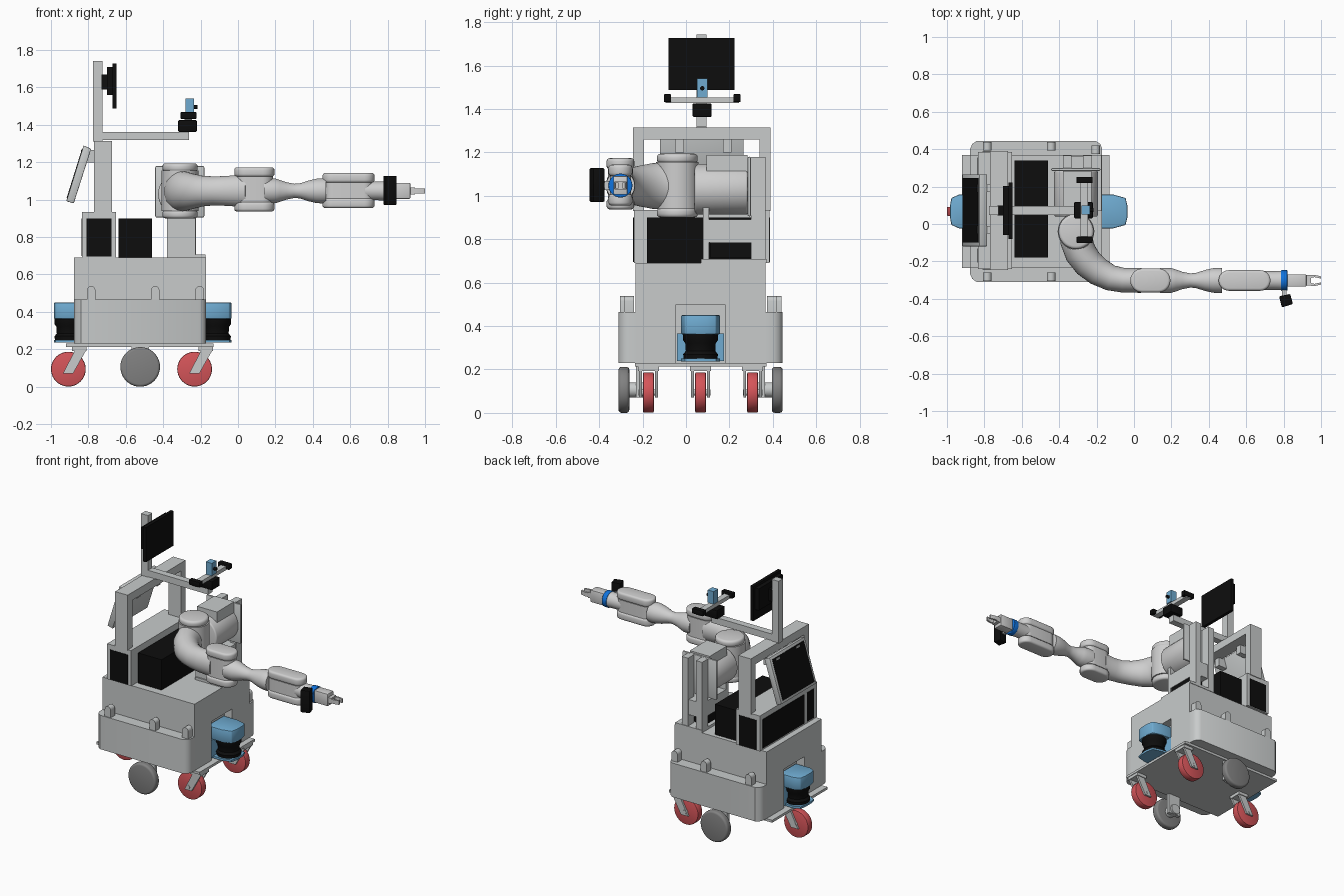
import bpy, bmesh, math
from mathutils import Vector, Matrix


def mat(name, r, g, b):
    m = bpy.data.materials.new(name)
    m.diffuse_color = (r, g, b, 1)
    return m


GREY = mat("light grey", 0.58, 0.60, 0.60)
ARM = mat("arm grey", 0.62, 0.62, 0.62)
BLACK = mat("black", 0.004, 0.004, 0.004)
BLUE = mat("sky blue", 0.16, 0.41, 0.64)
RING = mat("bright blue", 0.005, 0.17, 0.72)
RED = mat("red", 0.66, 0.09, 0.10)
TYRE = mat("mid grey", 0.22, 0.22, 0.22)
YC = 0.067          # centre line of the cart


def finish(name, bm, material, bevel=0, seg=2):
    bmesh.ops.recalc_face_normals(bm, faces=bm.faces)
    if bevel:
        sharp = [e for e in bm.edges if len(e.link_faces) == 2 and e.calc_face_angle() > 0.8]
        bmesh.ops.bevel(bm, geom=sharp, offset=bevel, segments=seg, profile=0.5, affect='EDGES')
    me = bpy.data.meshes.new(name)
    bm.to_mesh(me)
    bm.free()
    me.materials.append(material)
    ob = bpy.data.objects.new(name, me)
    bpy.context.collection.objects.link(ob)
    return ob


def prism(name, pts, lo, hi, material, axis='z', bevel=0, seg=2):
    """Extrude a 2D outline: xy along z, or xz along y."""
    bm = bmesh.new()
    put = (lambda p, h: (p[0], p[1], h)) if axis == 'z' else (lambda p, h: (p[0], h, p[1]))
    a = [bm.verts.new(put(p, lo)) for p in pts]
    b = [bm.verts.new(put(p, hi)) for p in pts]
    n = len(pts)
    bm.faces.new(a)
    bm.faces.new(b)
    for i in range(n):
        bm.faces.new((a[i], a[(i + 1) % n], b[(i + 1) % n], b[i]))
    return finish(name, bm, material, bevel, seg)


def box(name, x0, x1, y0, y1, z0, z1, material=GREY, bevel=0):
    return prism(name, [(x0, y0), (x1, y0), (x1, y1), (x0, y1)], z0, z1, material, 'z', bevel)


def cyl(name, a, b, r, material, r2=None, bevel=0, seg=3, n=40):
    a, b = Vector(a), Vector(b)
    bm = bmesh.new()
    m = Matrix.Translation((a + b) / 2) @ (b - a).to_track_quat('Z', 'Y').to_matrix().to_4x4()
    bmesh.ops.create_cone(bm, cap_ends=True, segments=n, radius1=r, radius2=r if r2 is None else r2,
                          depth=(b - a).length, matrix=m)
    return finish(name, bm, material, bevel, seg)


def loft(name, sections, material, n=32):
    """Elliptical rings (x, y, z, half width, half height) joined along a path."""
    bm = bmesh.new()
    c = [Vector(s[:3]) for s in sections]
    rings = []
    for i, s in enumerate(sections):
        t = (c[min(i + 1, len(c) - 1)] - c[max(i - 1, 0)]).normalized()
        u = Vector((0, 1, 0)) if abs(t.z) > 0.9 else t.cross(Vector((0, 0, 1))).normalized()
        v = u.cross(t)
        rings.append([bm.verts.new(c[i] + u * s[3] * math.cos(k * math.tau / n)
                                   + v * s[4] * math.sin(k * math.tau / n)) for k in range(n)])
    bm.faces.new(rings[0])
    bm.faces.new(rings[-1])
    for p, q in zip(rings, rings[1:]):
        for k in range(n):
            bm.faces.new((p[k], p[(k + 1) % n], q[(k + 1) % n], q[k]))
    return finish(name, bm, material)


def stadium(x0, x1, yc, r, n=12):
    pts = [(x1 - r + r * math.sin(k * math.pi / n), yc - r * math.cos(k * math.pi / n)) for k in range(n + 1)]
    return pts + [(x0 + r - r * math.sin(k * math.pi / n), yc + r * math.cos(k * math.pi / n)) for k in range(n + 1)]


# cart body: lower part notched front and back for the scanners
notch = 0.112
half = [(-0.17, -0.30), (-0.17, -notch), (-0.23, -notch), (-0.23, notch), (-0.17, notch), (-0.17, 0.30)]
plan = half + [(-1.046 - x, -y) for x, y in half]
prism("lower_body", [(x, y + YC) for x, y in plan], 0.225, 0.50, GREY)
box("upper_body", -0.876, -0.17, YC - 0.30, YC + 0.30, 0.50, 0.69)
box("base_plate", -0.92, -0.13, -0.235, 0.37, 0.213, 0.23)

for s in (-1, 1):
    # side ledge with sensor posts
    outline = [(-0.876, 0.295), (-0.876, 0.335), (-0.865, 0.36), (-0.84, 0.378),
               (-0.206, 0.378), (-0.18, 0.36), (-0.17, 0.335), (-0.17, 0.295)]
    prism("side_ledge", [(x, YC + s * y) for x, y in outline], 0.23, 0.465, GREY)
    for x in (-0.785, -0.443, -0.205):
        d = 0.352 if x > -0.3 else 0.372
        post = [(x + 0.023, 0.46)] + [(x + 0.023 * math.cos(k * math.pi / 8), 0.515 + 0.023 * math.sin(k * math.pi / 8))
                                      for k in range(9)] + [(x - 0.023, 0.46)]
        prism("ledge_sensor_post", post, YC + s * (d - 0.045), YC + s * d, GREY, 'y')
    # drive wheels
    cyl("drive_wheel", (-0.523, YC + s * 0.328, 0.106), (-0.523, YC + s * 0.378, 0.106), 0.106, TYRE, bevel=0.014)
    cyl("wheel_axle", (-0.523, YC + s * 0.26, 0.106), (-0.523, YC + s * 0.33, 0.106), 0.035, GREY)
    box("axle_bracket", -0.57, -0.476, YC + s * 0.285 - 0.012, YC + s * 0.285 + 0.012, 0.07, 0.215)

# casters: two at the front, one at the back
for x, y in ((-0.232, YC - 0.24), (-0.232, YC + 0.24), (-0.907, YC)):
    cyl("caster_wheel", (x, y - 0.025, 0.094), (x, y + 0.025, 0.094), 0.093, RED, bevel=0.006, seg=2)
    cyl("caster_axle", (x, y - 0.045, 0.094), (x, y + 0.045, 0.094), 0.014, GREY, n=16)
    fork = [(x - 0.028, 0.072), (x + 0.026, 0.072), (x + 0.095, 0.195), (x + 0.095, 0.205), (x + 0.04, 0.205)]
    for s in (-1, 1):
        prism("caster_fork", fork, y + s * 0.03, y + s * 0.043, GREY, 'y')
    box("caster_crown", x + 0.02, x + 0.098, y - 0.048, y + 0.048, 0.192, 0.214)

# laser scanners, front and back
for s, x in ((1, -0.17), (-1, -0.876)):
    k = 1 if s > 0 else 0.8
    hood = [(-0.05, -0.09), (0.06, -0.09), (0.125 * k, -0.072), (0.135 * k, -0.03),
            (0.135 * k, 0.03), (0.125 * k, 0.072), (0.06, 0.09), (-0.05, 0.09)]
    prism("scanner_hood", [(x + s * a, YC + b) for a, b in hood], 0.362, 0.45, BLUE, bevel=0.006)
    cx = x + s * (0.135 * k - 0.083)
    loft("scanner_drum", [(cx, YC, z, r, r) for z, r in
                          ((0.25, 0.078), (0.27, 0.08), (0.285, 0.068), (0.32, 0.07), (0.335, 0.08), (0.365, 0.081))], BLACK)
    prism("scanner_foot", [(x + s * a, YC + b) for a, b in hood], 0.236, 0.25, BLUE)
    box("scanner_back", min(x - s * 0.045, x - s * 0.005), max(x - s * 0.045, x - s * 0.005),
        YC - 0.108, YC + 0.108, 0.24, 0.365, BLUE)

# rear cabinet with black panels, and the arch above it
box("rear_cabinet", -0.835, -0.652, -0.24, 0.385, 0.69, 0.935)
for y in (-0.243, 0.382):
    box("cabinet_side_panel", -0.81, -0.677, y, y + 0.006, 0.695, 0.90, BLACK)
for y0, y1 in ((-0.205, -0.13), (-0.10, 0.355)):
    box("cabinet_rear_panel", -0.838, -0.832, y0, y1, 0.70, 0.90, BLACK)
for y in (-0.245, 0.338):
    box("arch_leg", -0.77, -0.675, y, y + 0.052, 0.93, 1.27)
box("arch_top", -0.77, -0.675, -0.245, 0.39, 1.26, 1.315)
box("computer_case", -0.64, -0.46, -0.18, 0.34, 0.69, 0.90, BLACK)

# tilted touch screen at the back
lean = [(-0.918, 0.992), (-0.878, 0.98), (-0.785, 1.272), (-0.826, 1.29)]
prism("screen_housing", lean, -0.12, 0.265, GREY, 'y', 0.004)
glass = [(-0.916, 1.01), (-0.908, 1.01), (-0.826, 1.272), (-0.834, 1.272)]
prism("screen_glass", glass, -0.10, 0.245, BLACK, 'y')
for y in (-0.05, 0.17):
    box("screen_bracket", -0.84, -0.74, y, y + 0.04, 1.20, 1.265)

# mast, monitor and camera boom
box("mast", -0.776, -0.724, 0.048, 0.095, 1.31, 1.742)
box("monitor", -0.672, -0.65, -0.08, 0.223, 1.487, 1.727, BLACK)
box("monitor_back", -0.70, -0.67, -0.06, 0.203, 1.56, 1.71, BLACK)
box("monitor_mount", -0.73, -0.695, 0.045, 0.098, 1.59, 1.67, BLACK)
box("camera_boom", -0.73, -0.262, 0.048, 0.095, 1.318, 1.363)
box("boom_head", -0.32, -0.22, 0.03, 0.118, 1.363, 1.425, BLACK, 0.006)
box("camera_bar", -0.285, -0.245, -0.095, 0.245, 1.427, 1.453)
for y in (-0.102, 0.218):
    box("stereo_camera", -0.307, -0.222, y, y + 0.034, 1.432, 1.468, BLACK, 0.004)
box("blue_camera", -0.282, -0.236, 0.05, 0.10, 1.453, 1.54, BLUE)
cyl("camera_lens", (-0.237, 0.075, 1.495), (-0.216, 0.075, 1.495), 0.01, BLACK, n=16)

# arm stand
box("stand_foot", -0.38, -0.175, 0.07, 0.37, 0.69, 0.708)
for x in (-0.38, -0.272):
    box("stand_post", x, x + 0.047, 0.30, 0.366, 0.70, 1.178)
box("stand_beam", -0.38, -0.228, 0.08, 0.36, 0.785, 0.89)
box("stand_front_post", -0.38, -0.228, 0.078, 0.105, 0.70, 0.95)
box("stand_controller", -0.36, -0.232, 0.11, 0.30, 0.715, 0.785, BLACK)
box("shoulder_plate", -0.443, -0.18, 0.283, 0.30, 0.905, 1.18, GREY, 0.008)
box("shoulder_block", -0.38, -0.228, 0.095, 0.284, 1.02, 1.188)

# arm: shoulder drum, turret and curved upper arm
AZ, AY = 1.047, -0.302
cyl("shoulder_drum", (-0.31, 0.04, 1.03), (-0.31, 0.285, 1.03), 0.117, ARM, bevel=0.01)
cyl("shoulder_turret", (-0.31, -0.04, 0.94), (-0.31, -0.04, 1.155), 0.098, ARM)
cyl("turret_cap_top", (-0.31, -0.04, 1.15), (-0.31, -0.04, 1.194), 0.094, ARM, bevel=0.016)
cyl("turret_cap_bottom", (-0.31, -0.04, 0.945), (-0.31, -0.04, 0.90), 0.094, ARM, bevel=0.016)
loft("upper_arm", [(-0.31, -0.02, 1.045, 0.088, 0.112), (-0.308, -0.09, 1.045, 0.087, 0.11),
                   (-0.285, -0.155, 1.045, 0.085, 0.105), (-0.245, -0.21, 1.045, 0.081, 0.094),
                   (-0.19, -0.255, 1.046, 0.076, 0.082), (-0.125, -0.288, 1.047, 0.069, 0.077),
                   (-0.06, -0.30, AZ, 0.066, 0.08), (0.04, -0.302, AZ, 0.066, 0.087)], ARM)


# elbow and wrist share the same core between two rounded caps
def joint(name, x0, x1, r, z0, z1, cap):
    prism(name + "_core", stadium(x0 + 0.008, x1 - 0.008, AY, r - 0.006), z0 + cap, z1 - cap, ARM)
    prism(name + "_cap_top", stadium(x0, x1, AY, r), z1 - cap, z1, ARM, bevel=0.014, seg=3)
    prism(name + "_cap_bottom", stadium(x0, x1, AY, r), z0, z0 + cap, ARM, bevel=0.014, seg=3)


joint("elbow", -0.02, 0.195, 0.064, 0.937, 1.173, 0.05)
loft("forearm", [(x, AY, AZ, r, r) for x, r in
                 ((0.14, 0.068), (0.2, 0.066), (0.225, 0.058), (0.26, 0.046), (0.30, 0.038),
                  (0.33, 0.04), (0.38, 0.056), (0.42, 0.065), (0.45, 0.067), (0.47, 0.066))], ARM)
joint("wrist", 0.452, 0.73, 0.055, 0.955, 1.143, 0.052)
loft("wrist_end", [(x, AY, AZ, r, r) for x, r in ((0.68, 0.05), (0.75, 0.05), (0.79, 0.052))], ARM)
cyl("blue_ring", (0.785, AY, AZ), (0.82, AY, AZ), 0.055, RING, bevel=0.004)

# wrist camera
box("wrist_camera_mount", 0.79, 0.815, -0.40, -0.345, AZ - 0.02, AZ + 0.02)
cam = [(0.776, -0.386), (0.835, -0.374), (0.85, -0.428), (0.79, -0.446)]
prism("wrist_camera", cam, 0.972, 1.127, BLACK, bevel=0.006)

# gripper
box("gripper_body", 0.815, 0.922, AY - 0.033, AY + 0.033, 1.005, 1.09, ARM, 0.006)
box("gripper_palm", 0.92, 0.945, AY - 0.028, AY + 0.028, 1.028, 1.066, ARM)
for s in (-1, 1):
    prism("gripper_finger", [(x, AY + s * y) for x, y in
                             ((0.935, 0.012), (0.965, 0.018), (1.0, 0.01), (1.0, 0.022), (0.965, 0.03), (0.935, 0.027))],
          1.033, 1.061, ARM)

# smooth rounded parts, keep edges sharp
for ob in bpy.context.collection.objects:
    ob.select_set(True)
    bpy.context.view_layer.objects.active = ob
bpy.ops.object.shade_smooth_by_angle(angle=math.radians(35))
